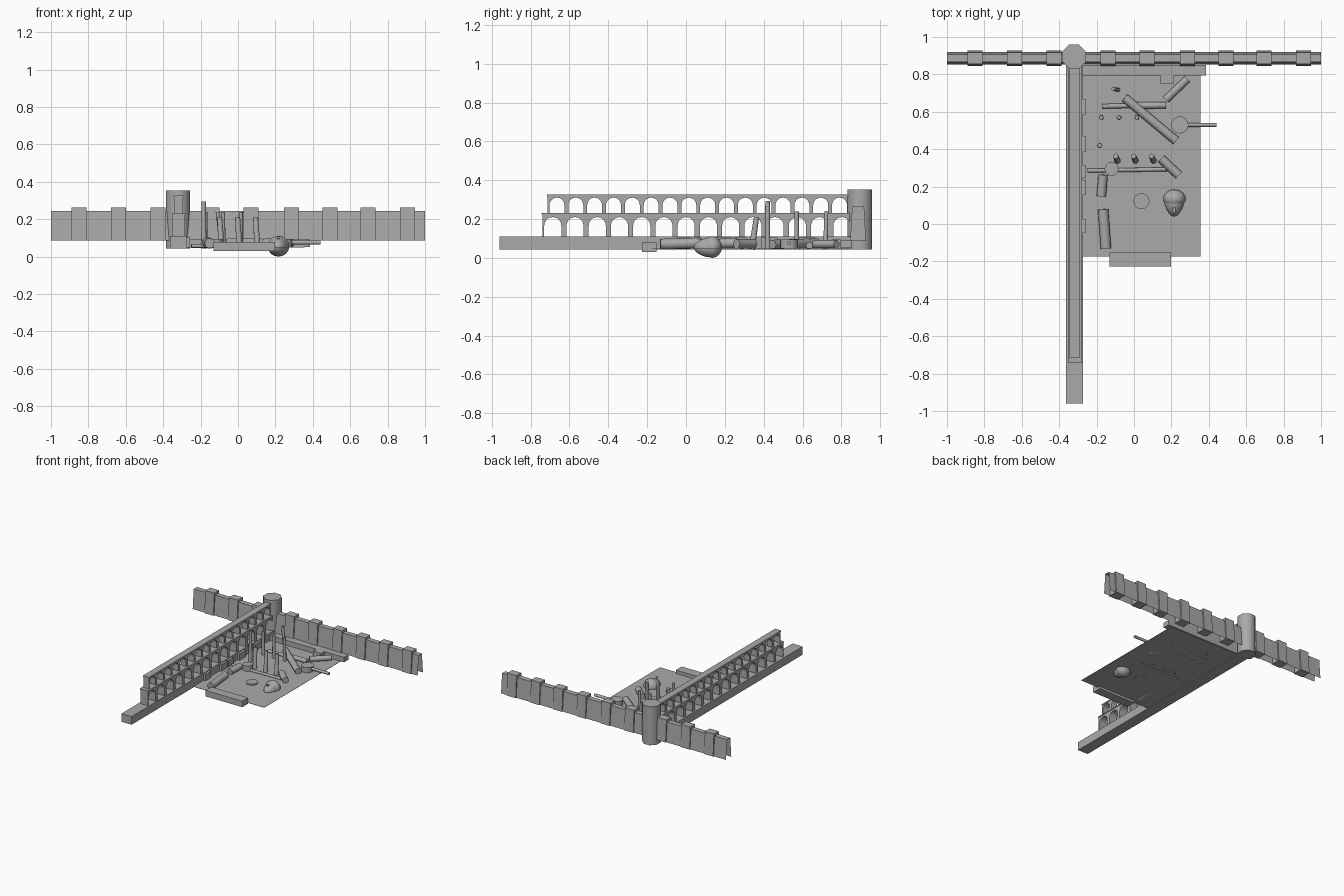
import bpy, bmesh, math
from mathutils import Vector, Matrix

if "Cube" in bpy.data.objects:
    bpy.data.objects.remove(bpy.data.objects["Cube"])

stone = bpy.data.materials.new("dark_stone")
stone.diffuse_color = (0.4, 0.4, 0.4, 1)
stone.use_nodes = True
stone.node_tree.nodes["Principled BSDF"].inputs["Base Color"].default_value = stone.diffuse_color
OFFSET = Vector((0, -0.005, -0.006))


def finish(name, bm, smooth=False):
    bmesh.ops.recalc_face_normals(bm, faces=bm.faces)
    bmesh.ops.translate(bm, verts=bm.verts, vec=OFFSET)
    me = bpy.data.meshes.new(name)
    bm.to_mesh(me)
    bm.free()
    me.materials.append(stone)
    ob = bpy.data.objects.new(name, me)
    bpy.context.collection.objects.link(ob)
    if smooth:
        bpy.ops.object.select_all(action="DESELECT")
        ob.select_set(True)
        bpy.context.view_layer.objects.active = ob
        bpy.ops.object.shade_smooth_by_angle(angle=math.radians(50))
    return ob


def box(name, x, y, z):
    bm = bmesh.new()
    bmesh.ops.create_cube(bm, size=1)
    for v in bm.verts:
        v.co = Vector([(a + b) / 2 + c * (b - a) for (a, b), c in zip((x, y, z), v.co)])
    return finish(name, bm)


def prism(name, profile, x0, x1):
    """Extrude a (y, z) profile between two x positions."""
    bm = bmesh.new()
    f = bm.faces.new([bm.verts.new((x0, a, b)) for a, b in profile])
    ret = bmesh.ops.extrude_face_region(bm, geom=[f])
    for v in ret["geom"]:
        if isinstance(v, bmesh.types.BMVert):
            v.co.x = x1
    bmesh.ops.triangulate(bm, faces=[f for f in bm.faces if len(f.verts) > 4])
    return finish(name, bm)


def shell(name, profile, x0, x1):
    """Open sheet following a (y, z) profile, with no bottom or ends."""
    bm = bmesh.new()
    rows = [[bm.verts.new((x, a, b)) for a, b in profile] for x in (x0, x1)]
    for i in range(len(profile) - 1):
        bm.faces.new((rows[0][i], rows[1][i], rows[1][i + 1], rows[0][i + 1]))
    return finish(name, bm)


def rod(name, p, q, r1, r2=None, sides=12):
    """Tapered cylinder between two points."""
    p, q = Vector(p), Vector(q)
    d = q - p
    bm = bmesh.new()
    m = Matrix.Translation((p + q) / 2) @ d.to_track_quat("Z", "Y").to_matrix().to_4x4()
    if sides == 8:
        m = m @ Matrix.Rotation(math.pi / 8, 4, "Z")
    bmesh.ops.create_cone(bm, cap_ends=True, segments=sides, radius1=r1,
                          radius2=r1 if r2 is None else r2, depth=d.length, matrix=m)
    return finish(name, bm, True)


def arcade(name, x0, x1, y0, y1, z0, spring, top, pitch, gap):
    """Row of arches as one comb-shaped outline."""
    pts = [(y0, top), (y0, z0)]
    r = gap / 2
    c = y0 + r + 0.01
    while c + r < y1 - 0.005:
        pts.append((c - r, z0))
        for i in range(11):
            a = math.pi * (1 - i / 10)
            pts.append((c + r * math.cos(a), spring + r * math.sin(a)))
        pts.append((c + r, z0))
        c += pitch
    pts += [(y1, z0), (y1, top)]
    return prism(name, pts, x0, x1)


# Hollow city wall with battered sides and projecting turrets
shell("city_wall", [(0.858, 0.093), (0.871, 0.25), (0.912, 0.25), (0.925, 0.093)], -1, 1)
for i, x in enumerate((-0.85, -0.64, -0.428, -0.14, 0.07, 0.285, 0.493, 0.695, 0.905)):
    prism(f"wall_turret_{i}", [(0.85, 0.093), (0.932, 0.093), (0.922, 0.27), (0.861, 0.27)],
          x - 0.04, x + 0.04)

# Corner tower
rod("corner_tower", (-0.32, 0.9, 0.05), (-0.32, 0.9, 0.359), 0.069, sides=8)

# Aqueduct: plinth and two arcades with ledges
box("aqueduct_base", (-0.364, -0.274), (-0.955, 0.86), (0.05, 0.116))
arcade("lower_arcade", -0.35, -0.284, -0.735, 0.86, 0.116, 0.172, 0.229, 0.1145, 0.088)
box("lower_ledge", (-0.353, -0.281), (-0.738, 0.86), (0.229, 0.237))
arcade("upper_arcade", -0.342, -0.294, -0.708, 0.86, 0.237, 0.278, 0.323, 0.097, 0.077)
box("upper_ledge", (-0.345, -0.291), (-0.711, 0.86), (0.323, 0.333))

# Plaza floor, steps and kerb
box("plaza_floor", (-0.28, 0.355), (-0.17, 0.85), (0.055, 0.057))
box("front_step", (-0.13, 0.197), (-0.222, -0.148), (0.037, 0.085))
box("back_terrace", (-0.275, 0.386), (0.8, 0.856), (0.058, 0.098))
box("terrace_block", (0.142, 0.214), (0.755, 0.8), (0.058, 0.1))
for i, (a, b) in enumerate(((0.59, 0.67), (0.39, 0.475), (0.25, 0.32), (0.16, 0.24), (-0.04, 0.03))):
    box(f"side_bench_{i}", (-0.28, -0.256), (a, b), (0.058, 0.11))

# Standing, slightly leaning columns that pierce the floor
for i, (x, y, lx, ly, h, r) in enumerate((
        (-0.183, 0.425, 0, 0, 0.3, 0.013), (-0.175, 0.575, 0, 0, 0.245, 0.012),
        (-0.08, 0.575, 0, 0, 0.245, 0.012), (0.015, 0.575, 0, 0, 0.245, 0.012),
        (-0.088, 0.343, -0.01, 0.025, 0.215, 0.015), (0.008, 0.343, -0.01, 0.025, 0.215, 0.015),
        (0.104, 0.343, -0.01, 0.025, 0.215, 0.015), (-0.085, 0.722, -0.025, 0.006, 0.245, 0.011))):
    rod(f"standing_column_{i}", (x, y, 0.05), (x + lx, y + ly, h), r * 1.1, r * 0.9)

# Fallen columns, partly sunk
for i, (x0, y0, x1, y1, z0, z1, r) in enumerate((
        (-0.05, 0.68, 0.225, 0.45, 0.083, 0.075, 0.024), (-0.17, 0.634, 0.01, 0.639, 0.064, 0.064, 0.013),
        (0.01, 0.638, 0.17, 0.64, 0.07, 0.07, 0.018), (0.17, 0.67, 0.285, 0.78, 0.076, 0.076, 0.021),
        (0.145, 0.355, 0.24, 0.265, 0.078, 0.078, 0.024), (-0.165, 0.268, -0.175, 0.153, 0.084, 0.078, 0.025),
        (-0.165, 0.083, -0.15, -0.127, 0.083, 0.076, 0.028), (-0.25, 0.29, 0.18, 0.298, 0.062, 0.062, 0.011))):
    rod(f"fallen_column_{i}", (x0, y0, z0), (x1, y1, z1), r)

# Round drums and a loose shaft over the plaza edge
rod("short_drum", (-0.12, 0.3, 0.058), (-0.12, 0.3, 0.1), 0.037, sides=16)
rod("flat_disc", (0.04, 0.127, 0.053), (0.04, 0.127, 0.067), 0.043, sides=16)
rod("large_drum", (0.245, 0.535, 0.058), (0.245, 0.535, 0.1), 0.046, sides=16)
rod("loose_shaft", (0.28, 0.535, 0.082), (0.44, 0.535, 0.082), 0.011)

# Broken statue head half sunk in the floor: face, hair and nose
bm = bmesh.new()
bmesh.ops.create_uvsphere(bm, u_segments=16, v_segments=10, radius=1)
for v in bm.verts:
    t = max(0.0, -v.co.y)
    v.co = Vector((0.215 + v.co.x * 0.052 * (1 - 0.25 * t), 0.117 + v.co.y * 0.072,
                   0.06 + v.co.z * 0.05 * (1 - 0.2 * t)))
finish("statue_head", bm, True)
bm = bmesh.new()
bmesh.ops.create_uvsphere(bm, u_segments=14, v_segments=8, radius=1, matrix=Matrix.Translation(
    (0.216, 0.14, 0.062)) @ Matrix.Diagonal((0.06, 0.05, 0.056, 1)))
finish("statue_hair", bm, True)
prism("statue_nose", [(0.1, 0.1), (0.065, 0.1), (0.065, 0.113)], 0.208, 0.222)
